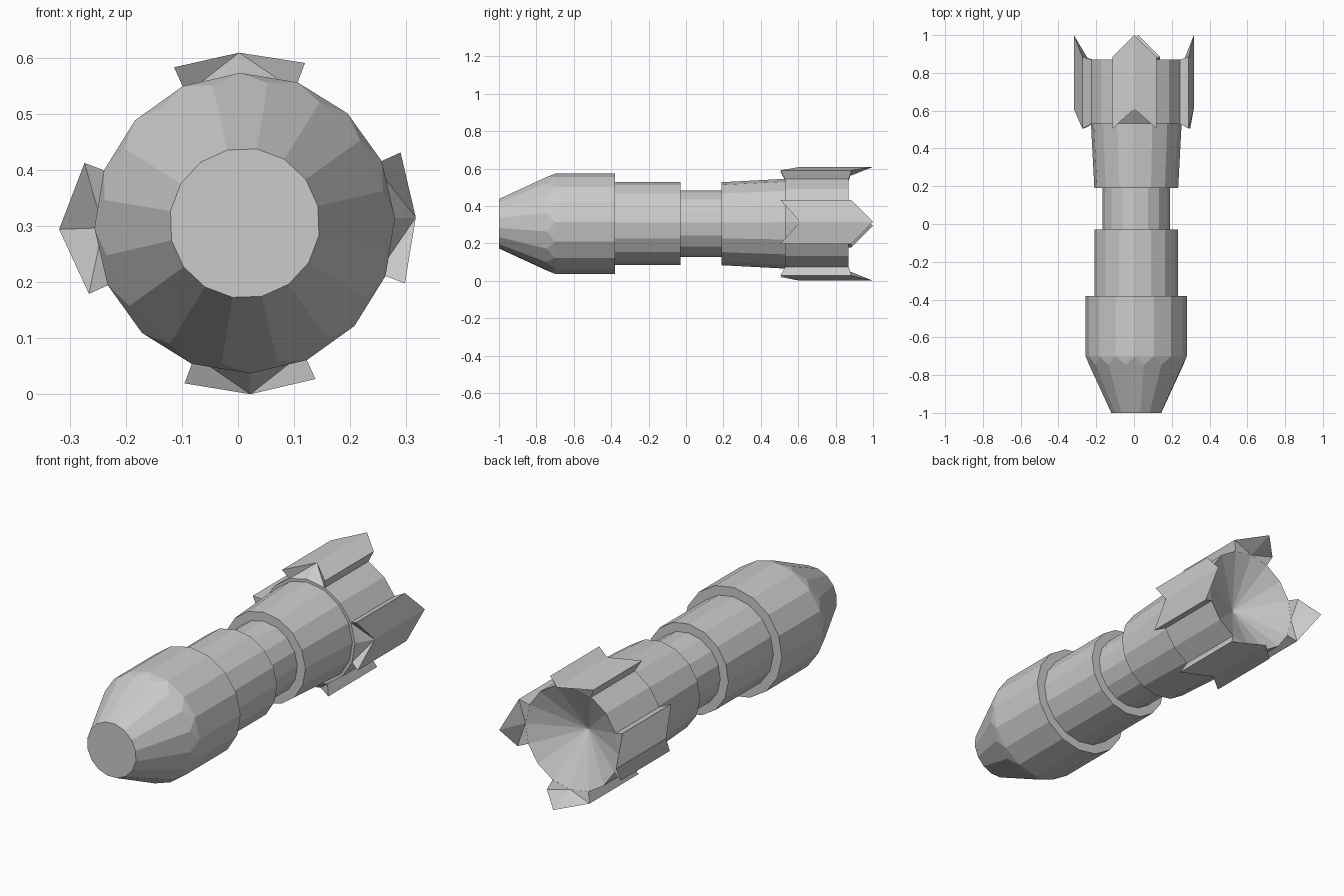
import bpy, bmesh
from math import cos, sin, radians

if "Cube" in bpy.data.objects:
    bpy.data.objects.remove(bpy.data.objects["Cube"])

CX, CZ = 0.012, 0.305      # body axis position
SIDES, STEP = 16, 22.5
TILT = 1.9                 # slight roll of the whole body


def point(r, y, deg):
    a = radians(deg + TILT)
    return (CX + r * cos(a), y, CZ + r * sin(a))


def ring(bm, r, y, shift=0.0):
    return [bm.verts.new(point(r, y, (i + shift) * STEP)) for i in range(SIDES)]


def bridge(bm, a, b):
    for i in range(SIDES):
        j = (i + 1) % SIDES
        bm.faces.new((a[i], a[j], b[j], b[i]))


def finish(bm, name):
    bmesh.ops.recalc_face_normals(bm, faces=bm.faces)
    mesh = bpy.data.meshes.new(name)
    bm.to_mesh(mesh)
    bm.free()
    obj = bpy.data.objects.new(name, mesh)
    bpy.context.collection.objects.link(obj)
    return obj


# Body: tapered nose, stepped barrels, recessed tail
bm = bmesh.new()
tip = ring(bm, 0.134, -1.0, 0.5)
shoulder = ring(bm, 0.253, -0.745, 0.5)
bm.faces.new(tip)
bridge(bm, tip, shoulder)

PROFILE = [(0.268, -0.70), (0.268, -0.38), (0.222, -0.38), (0.222, -0.03),
           (0.178, -0.03), (0.178, 0.19), (0.222, 0.19), (0.240, 0.53),
           (0.254, 0.53), (0.254, 0.87)]
rings = [ring(bm, r, y) for r, y in PROFILE]

# zigzag of triangles where the nose meets the first barrel
for i in range(SIDES):
    j = (i + 1) % SIDES
    bm.faces.new((rings[0][i], rings[0][j], shoulder[i]))
    bm.faces.new((shoulder[i], rings[0][j], shoulder[j]))
for a, b in zip(rings, rings[1:]):
    bridge(bm, a, b)

# shallow cone sunk into the tail
apex = bm.verts.new((CX, 0.74, CZ))
for i in range(SIDES):
    bm.faces.new((rings[-1][i], rings[-1][(i + 1) % SIDES], apex))
finish(bm, "rocket_body")


# Fins: two-panel plates with a notch in front and a point behind
def fin(name, deg, ridge):
    bm = bmesh.new()
    columns = []
    for k, r, front, back in ((-1, 0.305, 0.505, 0.885),
                              (0, ridge, 0.61, 1.0),
                              (1, 0.305, 0.505, 0.885)):
        a = deg + k * STEP
        loop = ((0.253, 0.53), (r, front), (r, back), (0.253, 0.87))
        columns.append([bm.verts.new(point(rr, y, a)) for rr, y in loop])
    for a, b in zip(columns, columns[1:]):
        for i in range(4):
            j = (i + 1) % 4
            bm.faces.new((a[i], a[j], b[j], b[i]))
    bm.faces.new(columns[0])
    bm.faces.new(columns[-1])
    # split slanted end walls into flat triangles
    bmesh.ops.triangulate(bm, faces=bm.faces[:])
    finish(bm, name)


for name, deg, ridge in (("fin_right", 0, 0.305), ("fin_top", 90, 0.304),
                         ("fin_left", 180, 0.331), ("fin_bottom", 270, 0.305)):
    fin(name, deg, ridge)
